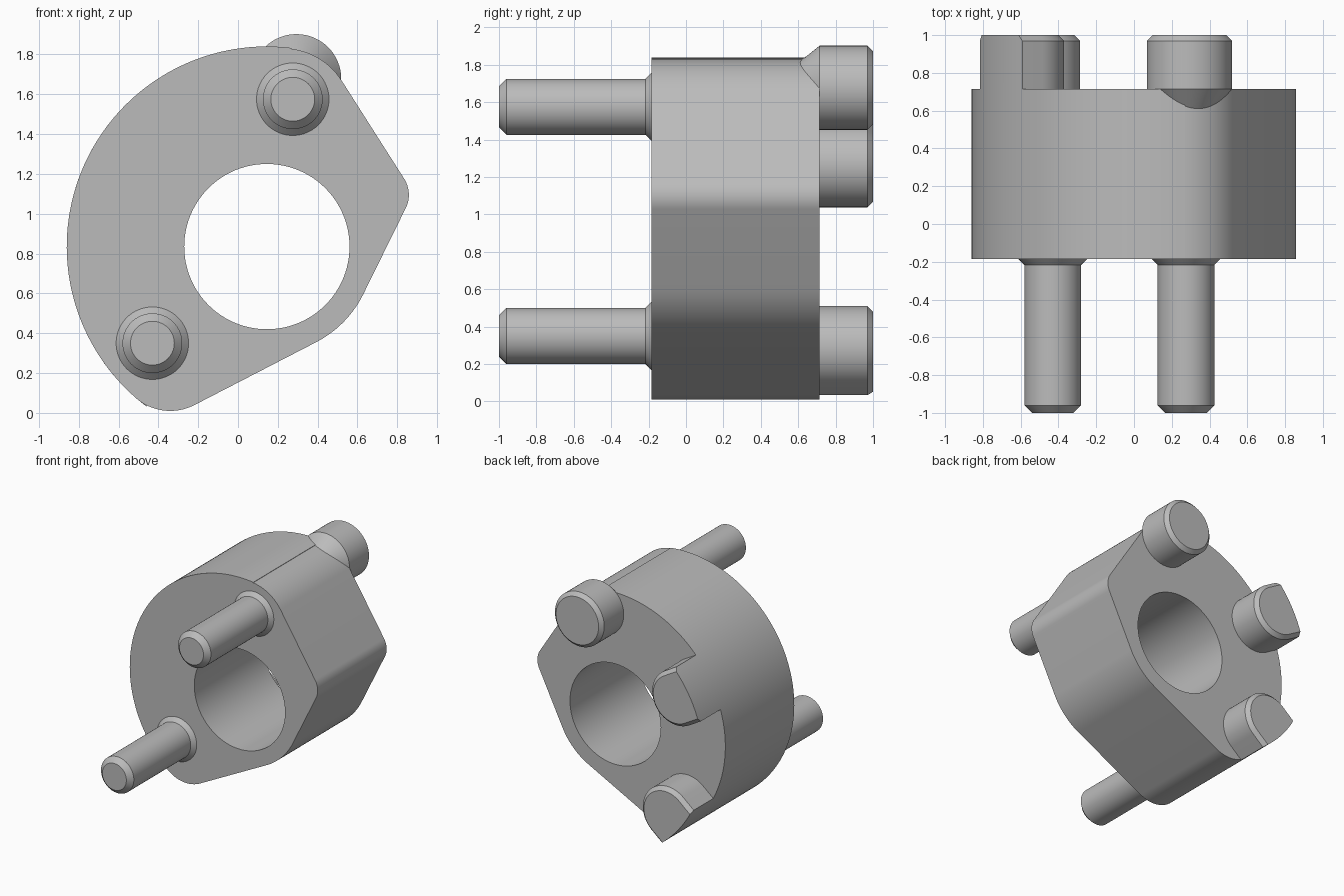
import bpy, bmesh, math
from math import sin, cos, radians

if "Cube" in bpy.data.objects:
    bpy.data.objects.remove(bpy.data.objects["Cube"])

CX, CZ, R = 0.145, 0.835, 1.005      # bore axis and outer radius
FRONT, BACK = -0.185, 0.715          # body faces along y

metal = bpy.data.materials.new("grey_metal")
metal.diffuse_color = (0.5, 0.5, 0.5, 1)
metal.use_nodes = True
metal.node_tree.nodes["Principled BSDF"].inputs["Base Color"].default_value = metal.diffuse_color


def arc(cx, cz, r, a0, a1, n):
    """Points of an arc in the xz plane, angles in degrees."""
    return [(cx + r * cos(radians(a0 + (a1 - a0) * i / n)),
             cz + r * sin(radians(a0 + (a1 - a0) * i / n))) for i in range(n + 1)]


def finish(name, bm):
    bmesh.ops.recalc_face_normals(bm, faces=bm.faces[:])
    mesh = bpy.data.meshes.new(name)
    bm.to_mesh(mesh)
    bm.free()
    mesh.materials.append(metal)
    ob = bpy.data.objects.new(name, mesh)
    bpy.context.collection.objects.link(ob)
    bpy.ops.object.select_all(action='DESELECT')
    ob.select_set(True)
    bpy.context.view_layer.objects.active = ob
    bpy.ops.object.shade_smooth_by_angle(angle=radians(20))
    return ob


def loft(name, sections):
    """Skin a list of (y, outline) sections and cap both ends."""
    bm = bmesh.new()
    rings = [[bm.verts.new((x, y, z)) for x, z in pts] for y, pts in sections]
    n = len(rings[0])
    for a, b in zip(rings, rings[1:]):
        for i in range(n):
            j = (i + 1) % n
            bm.faces.new((a[i], a[j], b[j], b[i]))
    bm.faces.new(rings[0])
    bm.faces.new(rings[-1])
    return finish(name, bm)


def turned(name, cx, cz, profile):
    """Round part along y from (y, radius) steps."""
    return loft(name, [(y, arc(cx, cz, r, 0, 360, 64)[:-1]) for y, r in profile])


# Body: rounded plate outline with the bore through it
outline = (arc(CX, CZ, R, 82.9, 229.1, 72)
           + arc(-0.34, 0.275, 0.265, 229.1, 297.6, 20)
           + arc(CX, CZ, 0.54, 297.6, 333.4, 14)
           + arc(0.708, 1.095, 0.15, -26.6, 32.6, 16)
           + arc(0.225, 1.481, 0.35, 32.6, 82.9, 16))
bore = arc(CX, CZ, 0.415, 0, 360, 96)[:-1]
bm = bmesh.new()
edges = []
for loop in (outline, bore):
    vs = [bm.verts.new((x, FRONT, z)) for x, z in loop]
    edges += [bm.edges.new((vs[i - 1], vs[i])) for i in range(len(vs))]
bmesh.ops.remove_doubles(bm, verts=bm.verts[:], dist=0.004)
bmesh.ops.triangle_fill(bm, edges=bm.edges[:], use_beauty=True)
ext = bmesh.ops.extrude_face_region(bm, geom=bm.faces[:], use_keep_orig=True)
bmesh.ops.translate(bm, vec=(0, BACK - FRONT, 0),
                    verts=[g for g in ext["geom"] if isinstance(g, bmesh.types.BMVert)])
finish("body", bm)

# Front pins with a flared root and chamfered tip
for name, x, z in (("upper_pin", 0.275, 1.575), ("lower_pin", -0.43, 0.35)):
    turned(name, x, z, [(FRONT, 0.182), (-0.217, 0.15), (-0.96, 0.15), (-1.0, 0.11)])

# Back bosses sit on one circle around the bore
D, BR, CH = 0.855, 0.225, 0.03

# Round boss, tapering into the rim of the body
a = radians(80)
turned("round_boss", CX + D * cos(a), CZ + D * sin(a),
       [(0.585, 0.122), (BACK, BR), (1 - CH, BR), (1.0, BR - CH)])


def d_section(ang, r):
    """Round inner end, straight flanks, outer end on the body radius."""
    a = radians(ang)
    half = math.degrees(math.asin(r / R))
    inner = arc(CX + D * cos(a), CZ + D * sin(a), r, ang + 90, ang + 270, 32)
    return inner + arc(CX, CZ, R, ang - half, ang + half, 16)


# Two bosses trimmed flush with the outer radius
for name, ang in (("side_boss", 150), ("lower_boss", 220)):
    loft(name, [(BACK, d_section(ang, BR)), (1 - CH, d_section(ang, BR)),
                (1.0, d_section(ang, BR - CH))])
